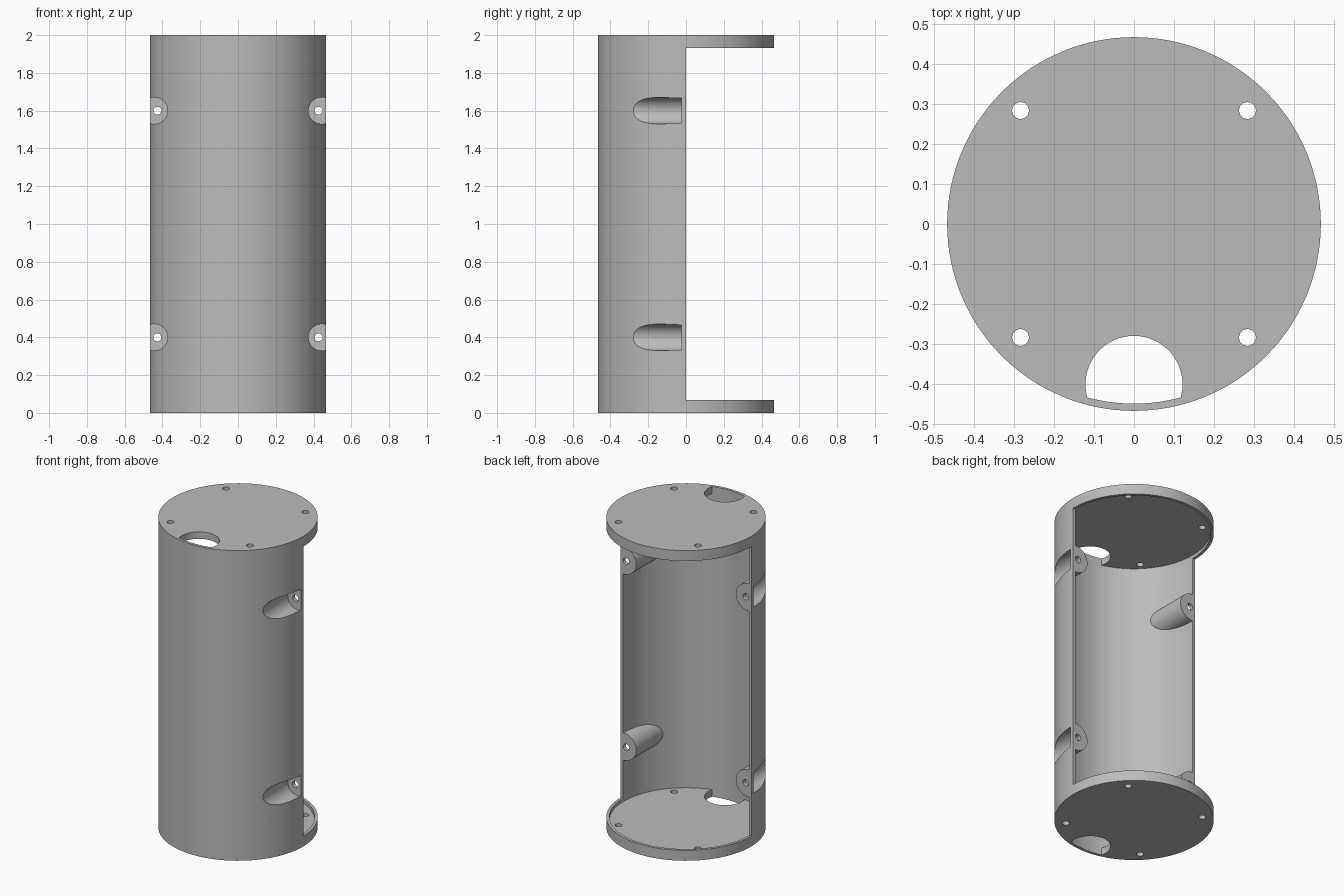
import bpy
import math

cube = bpy.data.objects.get("Cube")
if cube:
    bpy.data.objects.remove(cube, do_unlink=True)

HEIGHT = 2.0
RADIUS = 0.466
WALL = 0.018
INNER = RADIUS - WALL
PLATE = 0.045      # end plate thickness
RIM = 0.067        # end plate plus raised lip
POCKET = 0.07
SCREW = 0.021

grey = bpy.data.materials.new("plain grey")
grey.use_nodes = True
colour = (0.5, 0.5, 0.5, 1)
grey.diffuse_color = colour
grey.node_tree.nodes["Principled BSDF"].inputs["Base Color"].default_value = colour


def cylinder(name, radius, start, end, x=0, y=0, z=0, along_y=False, sides=48):
    """Cylinder spanning start..end along z, or along y."""
    middle = (start + end) / 2
    place = (x, middle, z) if along_y else (x, y, middle)
    turn = (math.pi / 2, 0, 0) if along_y else (0, 0, 0)
    bpy.ops.mesh.primitive_cylinder_add(vertices=sides, radius=radius, depth=end - start,
                                        location=place, rotation=turn)
    obj = bpy.context.object
    obj.name = name
    return obj


def combine(target, tool, operation):
    """Apply a boolean and discard the tool."""
    mod = target.modifiers.new(operation.lower(), "BOOLEAN")
    mod.operation = operation
    mod.solver = "EXACT"
    mod.object = tool
    bpy.context.view_layer.objects.active = target
    bpy.ops.object.modifier_apply(modifier=mod.name)
    bpy.data.objects.remove(tool, do_unlink=True)


# Hollow tube with closed ends
body = cylinder("half_open_housing", RADIUS, 0, HEIGHT, sides=128)
combine(body, cylinder("cavity", INNER, PLATE, HEIGHT - PLATE, sides=128), "DIFFERENCE")

mounts = [(side, z) for side in (-1, 1) for z in (0.4, 1.6)]

# Screw bosses inside the wall, trimmed to stay within it
for side, z in mounts:
    boss = cylinder("boss", POCKET + WALL, -0.36, 0.05, x=side * 0.443, z=z, along_y=True)
    combine(boss, cylinder("trim", RADIUS - WALL / 2, 0.1, 1.9, sides=128), "INTERSECT")
    combine(body, boss, "UNION")

# Remove the rear half between the end rims
bpy.ops.mesh.primitive_cube_add(size=1, location=(0, 0.5, HEIGHT / 2))
opening = bpy.context.object
opening.scale = (2, 1, HEIGHT - 2 * RIM)
combine(body, opening, "DIFFERENCE")

# Screw head pockets and screw holes
for side, z in mounts:
    combine(body, cylinder("pocket", POCKET, -0.6, -0.025, x=side * 0.443, z=z,
                           along_y=True), "DIFFERENCE")
    combine(body, cylinder("screw_hole", SCREW, -0.1, 0.1, x=side * 0.427, z=z,
                           along_y=True, sides=24), "DIFFERENCE")

# Four small holes through both end plates
for x in (-0.283, 0.283):
    for y in (-0.283, 0.283):
        for z in (0, HEIGHT):
            combine(body, cylinder("plate_hole", SCREW, z - 0.1, z + 0.1, x=x, y=y,
                                   sides=24), "DIFFERENCE")

# Cable opening in both ends, bounded by the inside of the wall
for z in (0, HEIGHT):
    port = cylinder("cable_port", 0.121, z - 0.1, z + 0.1, y=-0.4, sides=64)
    combine(port, cylinder("port_limit", INNER, z - 0.2, z + 0.2, sides=128), "INTERSECT")
    combine(body, port, "DIFFERENCE")

# Finish
body.data.materials.clear()
body.data.materials.append(grey)
for face in body.data.polygons:
    face.material_index = 0
bpy.ops.object.select_all(action="DESELECT")
body.select_set(True)
bpy.context.view_layer.objects.active = body
bpy.ops.object.shade_smooth_by_angle(angle=math.radians(30))
